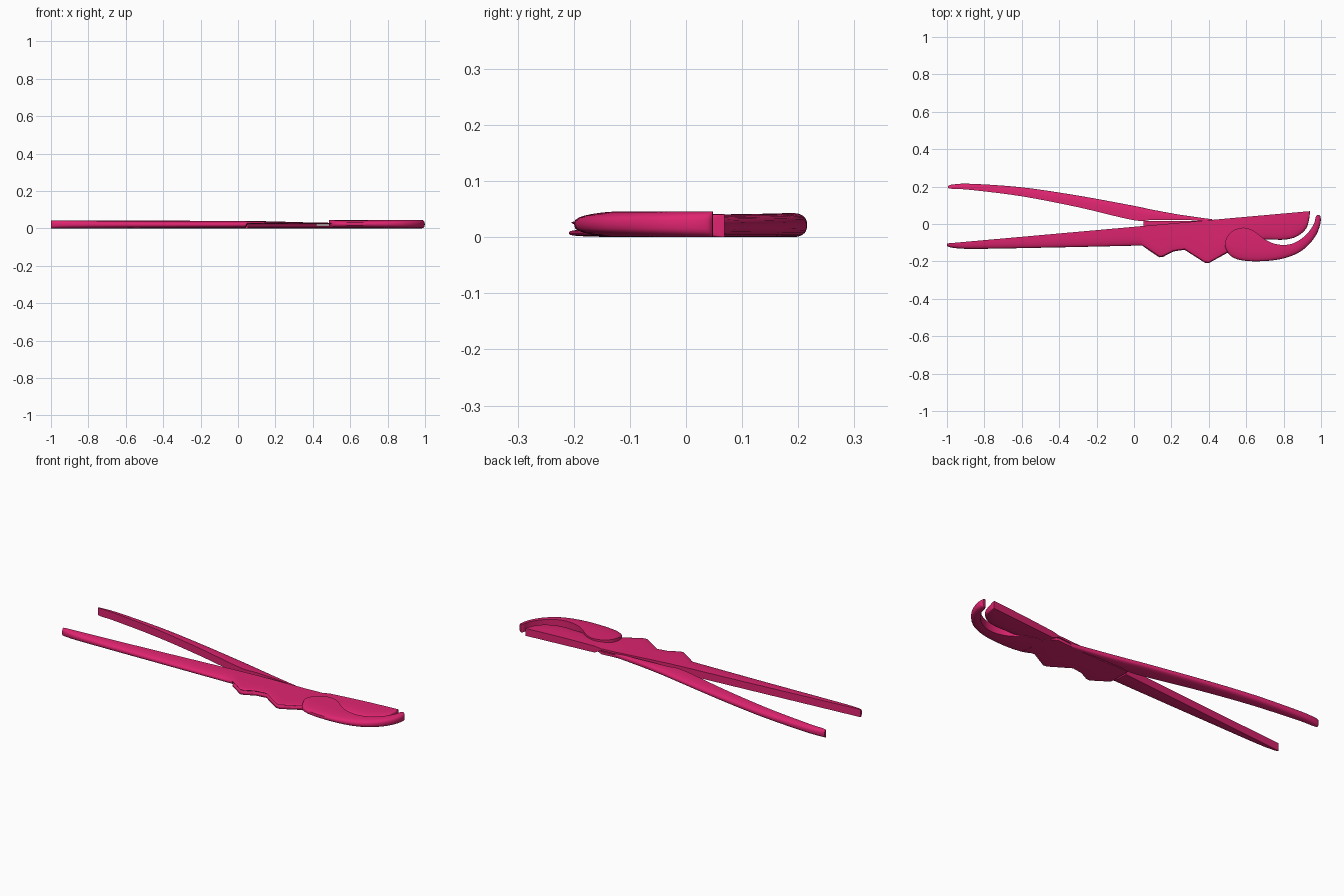
import bpy
import bmesh
import math
from mathutils import Vector

cube = bpy.data.objects.get("Cube")
if cube:
    bpy.data.objects.remove(cube, do_unlink=True)

# One glossy pink plastic for the whole tool
COLOUR = (0.73, 0.018, 0.16, 1.0)
pink = bpy.data.materials.new("pink_plastic")
pink.use_nodes = True
pink.diffuse_color = COLOUR
pink.node_tree.nodes["Principled BSDF"].inputs["Base Color"].default_value = COLOUR


def catmull_rom(rows, steps):
    """Refine a list of equal-length rows with a smooth spline."""
    rows = [Vector(row) for row in rows]
    result = []
    for i in range(len(rows) - 1):
        before = rows[max(i - 1, 0)]
        start, end = rows[i], rows[i + 1]
        after = rows[min(i + 2, len(rows) - 1)]
        for step in range(steps):
            t = step / steps
            a = 2 * start
            b = (end - before) * t
            c = (2 * before - 5 * start + 4 * end - after) * t * t
            d = (3 * start - before - 3 * end + after) * t * t * t
            result.append((a + b + c + d) / 2)
    return result + [rows[-1]]


def section(inner, outer, bottom, top, power, segments=16):
    """D-shaped section: flat on the inner edge, rounded on the outer edge."""
    middle, half = (top + bottom) / 2, (top - bottom) / 2
    points = []
    for i in range(segments + 1):
        angle = math.pi * i / segments
        across = abs(math.sin(angle)) ** (2 / power)
        height = math.copysign(abs(math.cos(angle)) ** (2 / power), math.cos(angle))
        if i in (0, segments):
            across = 0
        place = inner.lerp(outer, across)
        points.append((place.x, place.y, middle - half * height))
    return points


def loft(name, sections):
    """Skin a row of sections into one closed solid."""
    bm = bmesh.new()
    rings = [[bm.verts.new(point) for point in points] for points in sections]
    count = len(rings[0])
    for first, second in zip(rings, rings[1:]):
        for i in range(count):
            j = (i + 1) % count
            bm.faces.new((first[i], first[j], second[j], second[i]))
    bm.faces.new(rings[0])
    bm.faces.new(rings[-1])
    bmesh.ops.recalc_face_normals(bm, faces=bm.faces)
    mesh = bpy.data.meshes.new(name)
    bm.to_mesh(mesh)
    bm.free()
    mesh.materials.append(pink)
    part = bpy.data.objects.new(name, mesh)
    bpy.context.collection.objects.link(part)
    bpy.ops.object.select_all(action="DESELECT")
    part.select_set(True)
    bpy.context.view_layer.objects.active = part
    bpy.ops.object.shade_smooth_by_angle(angle=math.radians(40))
    return part


def bar(name, stations, power):
    """Loft along x from rows of x, flat edge y, round edge y, bottom, top."""
    loft(name, [section(Vector((x, flat)), Vector((x, rounded)), low, high, power)
                for x, flat, rounded, low, high in stations])


def straight_edge(x):
    """The long straight edge shared by the front arm and its blade."""
    return -0.015 + 0.089 * x


# Front arm: straight handle, thin notched middle, then the blade
front_handle = catmull_rom([
    (-1, -0.117, 0, 0.042),
    (-0.97, -0.127, 0, 0.043),
    (-0.85, -0.133, 0, 0.042),
    (-0.4, -0.125, 0, 0.04),
    (0.04, -0.115, 0, 0.04),
], 5)
notched_middle = [
    (0.05, -0.117, 0.02, 0.04),
    (0.135, -0.174, 0.02, 0.039),
    (0.155, -0.172, 0.02, 0.038),
    (0.21, -0.143, 0.02, 0.037),
    (0.27, -0.134, 0.02, 0.035),
    (0.38, -0.204, 0.02, 0.032),
    (0.4, -0.205, 0.02, 0.031),
    (0.5, -0.15, 0.02, 0.03),
]
blade = catmull_rom([
    (0.54, -0.1, 0, 0.036),
    (0.7, -0.083, 0, 0.04),
    (0.8, -0.084, 0, 0.041),
    (0.87, -0.067, 0, 0.041),
    (0.92, -0.025, 0, 0.041),
    (0.937, 0.03, 0, 0.041),
    (0.94, 0.06, 0, 0.041),
], 4)
bar("front_arm",
    [(x, straight_edge(x), edge, low, high)
     for x, edge, low, high in front_handle + [Vector(row) for row in notched_middle] + blade],
    2.6)

# Back handle: gently bowed, sinking to a point beside the crossing
bar("back_handle", catmull_rom([
    (-0.995, 0.192, 0.203, 0, 0.042),
    (-0.97, 0.188, 0.211, 0, 0.043),
    (-0.87, 0.182, 0.215, 0, 0.043),
    (-0.6, 0.148, 0.196, 0, 0.042),
    (-0.3, 0.09, 0.152, 0, 0.041),
    (0, 0.02, 0.097, 0, 0.04),
    (0.1, 0.022, 0.076, 0, 0.038),
    (0.25, 0.022, 0.049, 0, 0.032),
    (0.42, 0.015, 0.025, 0, 0.022),
], 5), 2.6)

# Lower plate: carries the back arm under the crossing to the hook
bar("lower_plate",
    [(x, max(straight_edge(x), 0.015), edge - 0.004, 0, 0.015)
     for x, edge, low, high in notched_middle] + [(0.56, 0.0, -0.16, 0, 0.015)],
    4)

# Hooked jaw: round head narrowing into an upturned tip (inner xy, outer xy)
hook_edges = catmull_rom([
    (0.486, -0.1, 0.486, -0.12),
    (0.503, -0.06, 0.508, -0.163),
    (0.54, -0.03, 0.55, -0.188),
    (0.59, -0.02, 0.61, -0.198),
    (0.64, -0.037, 0.68, -0.199),
    (0.69, -0.075, 0.76, -0.192),
    (0.74, -0.102, 0.83, -0.175),
    (0.8, -0.112, 0.89, -0.147),
    (0.86, -0.1, 0.94, -0.105),
    (0.92, -0.058, 0.977, -0.053),
    (0.96, -0.003, 0.996, 0),
    (0.972, 0.038, 0.998, 0.036),
    (0.98, 0.048, 0.991, 0.047),
], 5)
loft("hooked_jaw", [section(Vector(row[:2]), Vector(row[2:]), 0, 0.046, 3)
                    for row in hook_edges])
